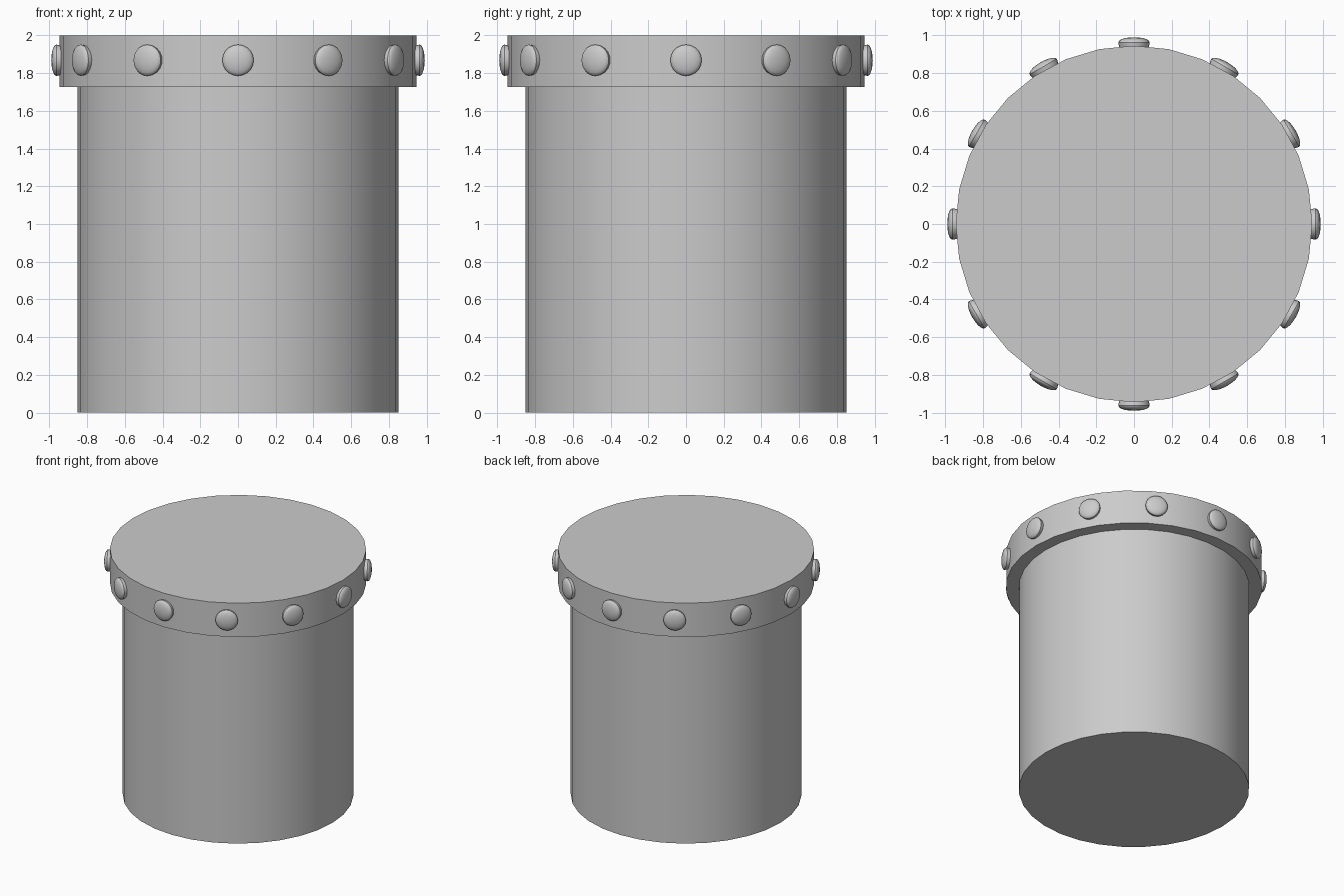
import bpy, bmesh, math
from mathutils import Matrix

if "Cube" in bpy.data.objects:
    bpy.data.objects.remove(bpy.data.objects["Cube"])


def finish(name, bm):
    bmesh.ops.recalc_face_normals(bm, faces=bm.faces)
    me = bpy.data.meshes.new(name)
    bm.to_mesh(me)
    bm.free()
    ob = bpy.data.objects.new(name, me)
    bpy.context.collection.objects.link(ob)
    bpy.ops.object.select_all(action='DESELECT')
    ob.select_set(True)
    bpy.context.view_layer.objects.active = ob
    bpy.ops.object.shade_smooth_by_angle(angle=math.radians(35))
    return ob


def lathe(profile, sides):
    """Solid of revolution about z from (radius, height) points; radius 0 makes a tip."""
    bm = bmesh.new()
    rings = []
    for r, z in profile:
        if r == 0:
            rings.append([bm.verts.new((0, 0, z))] * sides)
        else:
            rings.append([bm.verts.new((r * math.cos(math.tau * i / sides),
                                        r * math.sin(math.tau * i / sides), z))
                          for i in range(sides)])
    for a, b in zip(rings, rings[1:]):
        for i in range(sides):
            j = (i + 1) % sides
            bm.faces.new(list(dict.fromkeys((a[i], a[j], b[j], b[i]))))
    for ring, (r, z) in ((rings[0], profile[0]), (rings[-1], profile[-1])):
        if r > 0:
            bm.faces.new(ring)
    return bm


# Barrel and the wider band round its top
finish("body", lathe([(0.85, 0), (0.85, 1.725)], 32))
finish("rim_band", lathe([(0.945, 1.725), (0.945, 2.0)], 32))

# Domed studs round the band
dome = [(0.083 * math.cos(t), 0.963 + 0.027 * math.sin(t))
        for t in (math.radians(a) for a in (0, 18, 36, 54, 72))]
stud_profile = [(0.074, 0.925), (0.08, 0.945)] + dome + [(0, 0.99)]
for k in range(12):
    bm = lathe(stud_profile, 20)
    turn = (Matrix.Translation((0, 0, 1.868)) @ Matrix.Rotation(math.radians(30 * k), 4, 'Z')
            @ Matrix.Rotation(math.radians(90), 4, 'Y'))
    bmesh.ops.transform(bm, matrix=turn, verts=bm.verts)
    finish(f"stud_{k + 1}", bm)
